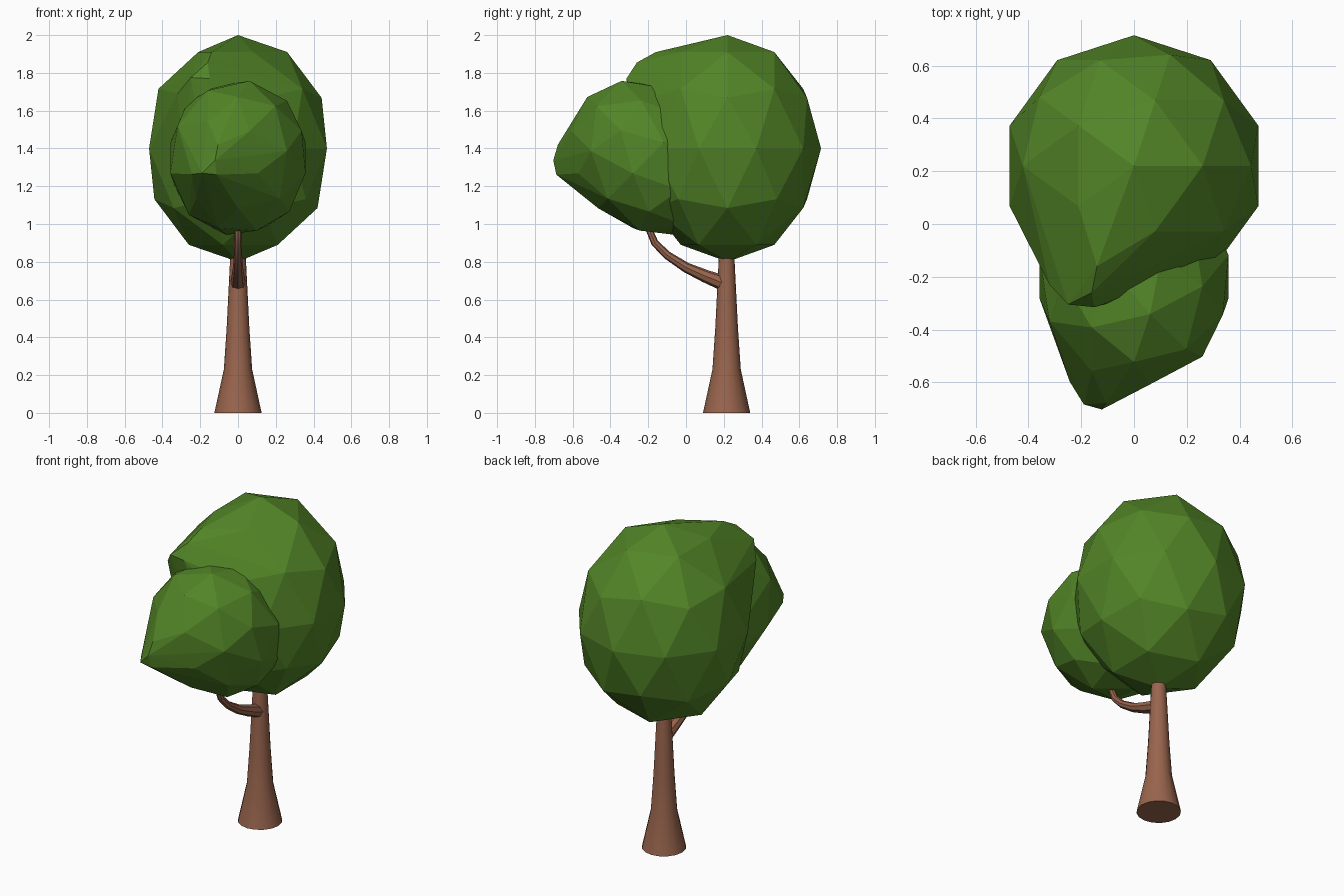
import bpy, bmesh, math
from mathutils import Matrix, Vector

if "Cube" in bpy.data.objects:
    bpy.data.objects.remove(bpy.data.objects["Cube"])


def material(name, rgb):
    m = bpy.data.materials.new(name)
    m.diffuse_color = (*rgb, 1)
    m.use_nodes = True
    m.node_tree.nodes["Principled BSDF"].inputs["Base Color"].default_value = m.diffuse_color
    return m


LEAF = material("leaf green", (0.085, 0.235, 0.02))
BARK = material("bark brown", (0.32, 0.13, 0.075))


def finish(name, bm, mat, smooth=False):
    bmesh.ops.recalc_face_normals(bm, faces=bm.faces[:])
    me = bpy.data.meshes.new(name)
    bm.to_mesh(me)
    bm.free()
    me.materials.append(mat)
    ob = bpy.data.objects.new(name, me)
    bpy.context.collection.objects.link(ob)
    if smooth:
        bpy.ops.object.select_all(action='DESELECT')
        ob.select_set(True)
        bpy.context.view_layer.objects.active = ob
        bpy.ops.object.shade_smooth_by_angle(angle=math.radians(40))
    return ob


def tube(name, path, sides):
    """Tapered tube through (y, z, radius) points, bending in the x = 0 plane."""
    bm = bmesh.new()
    pts = [Vector((0, y, z)) for y, z, r in path]
    rings = []
    for i, p in enumerate(pts):
        t = (pts[min(i + 1, len(pts) - 1)] - pts[max(i - 1, 0)]).normalized()
        side = Vector((1, 0, 0))
        up = t.cross(side)
        ring = []
        for k in range(sides):
            a = 2 * math.pi * k / sides
            ring.append(bm.verts.new(p + path[i][2] * (side * math.cos(a) + up * math.sin(a))))
        rings.append(ring)
    for a, b in zip(rings, rings[1:]):
        for k in range(sides):
            n = (k + 1) % sides
            bm.faces.new((a[k], a[n], b[n], b[k]))
    bm.faces.new(rings[0])
    bm.faces.new(rings[-1])
    return finish(name, bm, BARK, True)


# Bump on the front left of each crown, relative to the crown centre
BUMP = [(-0.14, -0.38, 0.51), (-0.16, -0.48, 0.455), (-0.25, -0.525, 0.375),
        (-0.15, -0.535, 0.37), (-0.32, -0.45, 0.29)]


def crown(name, centre, scale, tilt):
    """Faceted egg of leaves with a bump, tipped towards the front."""
    bm = bmesh.new()
    bmesh.ops.create_icosphere(bm, subdivisions=2, radius=1)
    bmesh.ops.scale(bm, vec=(0.495, 0.495, 0.6), verts=bm.verts[:])
    for p in BUMP:
        bm.verts.new(p)
    res = bmesh.ops.convex_hull(bm, input=bm.verts[:])
    inside = [v for v in res["geom_interior"] + res["geom_unused"]
              if isinstance(v, bmesh.types.BMVert)]
    bmesh.ops.delete(bm, geom=list(set(inside)), context='VERTS')
    # drop original faces left under the bump
    buried = [f for f in bm.faces if any(
        (v.co - f.calc_center_median()).dot(f.normal) > 0.002 for v in bm.verts)]
    bm.normal_update()
    bmesh.ops.recalc_face_normals(bm, faces=bm.faces[:])
    buried = [f for f in bm.faces if any(not e.is_manifold for e in f.edges) and any(
        (v.co - f.calc_center_median()).dot(f.normal) > 0.002 for v in bm.verts)]
    bmesh.ops.delete(bm, geom=buried, context='FACES')
    bm.transform(Matrix.Translation(centre) @ Matrix.Rotation(tilt, 4, 'X')
                 @ Matrix.Scale(scale, 4))
    return finish(name, bm, LEAF)


crown("main_crown", (0, 0.22, 1.4), 1.0, 0)
crown("front_crown", (0, -0.2, 1.35), 0.76, math.radians(45))

# Flared trunk and the curved side branch
tube("trunk", [(0.215, 0, 0.125), (0.215, 0.23, 0.075), (0.215, 0.45, 0.06),
               (0.215, 0.65, 0.05), (0.215, 0.85, 0.04), (0.215, 1.2, 0.03)], 16)
tube("branch", [(0.215, 0.68, 0.042), (0.1, 0.725, 0.034), (0.0, 0.77, 0.027),
                (-0.1, 0.835, 0.022), (-0.165, 0.9, 0.02), (-0.195, 0.97, 0.018),
                (-0.2, 1.15, 0.014)], 8)
